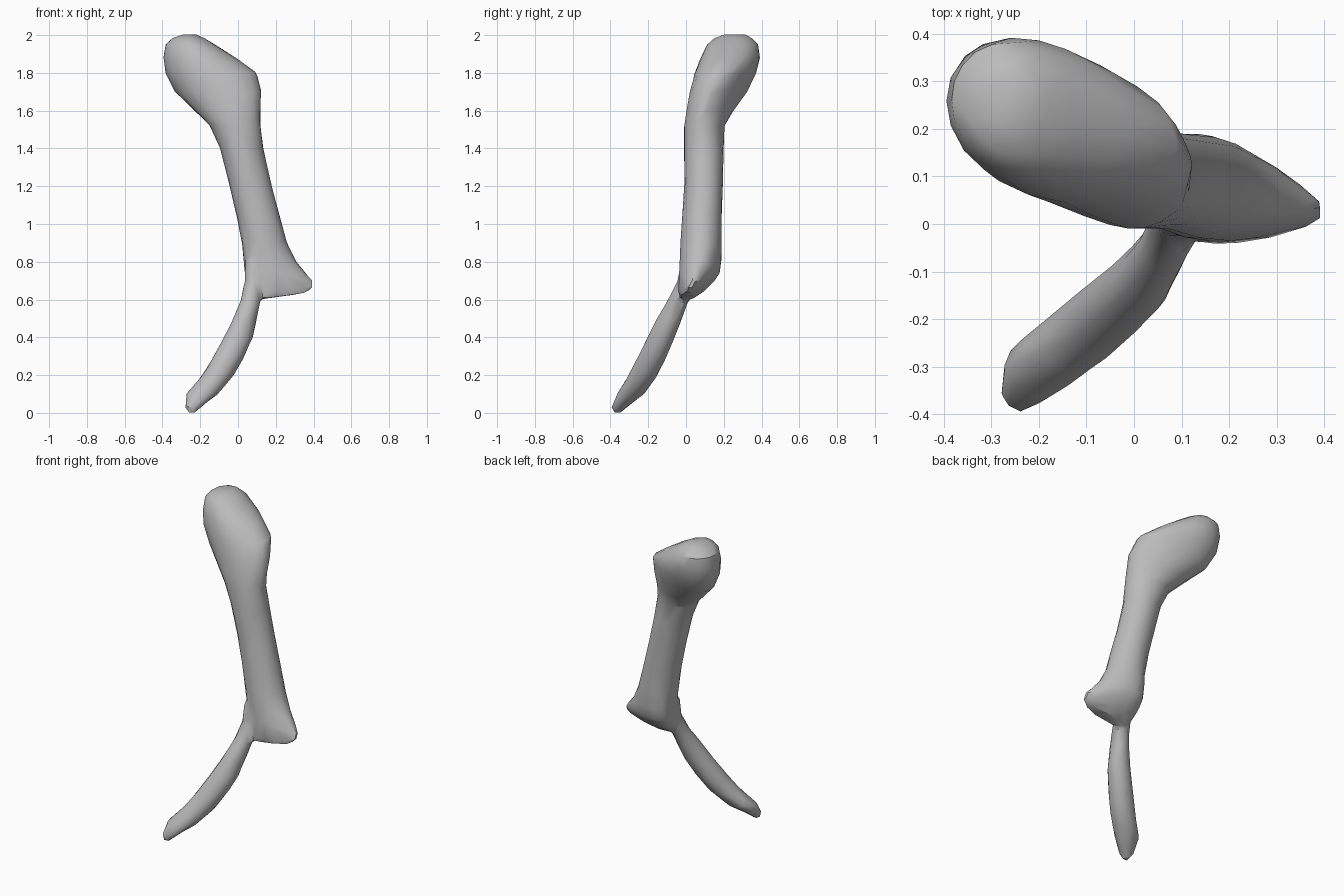
import bpy, bmesh, math

old = bpy.data.objects.get("Cube")
if old:
    bpy.data.objects.remove(old)

# Single bone colour
bone = bpy.data.materials.new("bone_grey")
bone.use_nodes = True
GREY = (0.5, 0.5, 0.5, 1)
bone.diffuse_color = GREY
bone.node_tree.nodes["Principled BSDF"].inputs["Base Color"].default_value = GREY

SIDES = 20


def loft(bm, sections):
    """Skin slanted oval slices: z, x range, y range, diagonal lean, taper to +x, tilt."""
    rings = []
    for z, x0, x1, y0, y1, lean, taper, tilt in sections:
        cx, cy, hx, hy = (x0 + x1) / 2, (y0 + y1) / 2, (x1 - x0) / 2, (y1 - y0) / 2
        ring = []
        for i in range(SIDES):
            t = math.tau * i / SIDES
            dx = hx * math.cos(t)
            dy = hy * math.cos(t - math.acos(lean)) * (1 - taper * math.cos(t))
            ring.append(bm.verts.new((cx + dx, cy + dy, z + tilt * dx)))
        rings.append(ring)
    for a, b in zip(rings, rings[1:]):
        for i in range(SIDES):
            j = (i + 1) % SIDES
            bm.faces.new((a[i], a[j], b[j], b[i]))
    bm.faces.new(rings[0][::-1])
    bm.faces.new(rings[-1])


bm = bmesh.new()

# Side process, neck and rounded head, from bottom to top
loft(bm, [
    (0.615, 0.08, 0.36, -0.035, 0.04, 0, 0.2, 0.14),
    (0.65, 0.05, 0.40, -0.04, 0.09, -0.1, 0.4, 0.08),
    (0.70, 0.04, 0.395, -0.04, 0.14, -0.2, 0.4, 0.02),
    (0.74, 0.035, 0.36, -0.04, 0.17, -0.2, 0.3, 0),
    (0.80, 0.03, 0.31, -0.035, 0.185, -0.1, 0.2, 0),
    (0.90, 0.02, 0.26, -0.03, 0.19, 0, 0.1, 0),
    (1.05, -0.01, 0.22, -0.02, 0.19, 0, 0, 0),
    (1.20, -0.045, 0.18, -0.01, 0.195, 0, 0, 0),
    (1.40, -0.095, 0.135, -0.01, 0.20, 0, 0, 0),
    (1.52, -0.15, 0.12, -0.01, 0.205, -0.1, 0, 0),
    (1.60, -0.23, 0.12, 0, 0.25, -0.25, 0.05, 0),
    (1.70, -0.335, 0.125, 0.015, 0.32, -0.35, 0.1, 0),
    (1.80, -0.385, 0.10, 0.04, 0.365, -0.25, 0.15, 0),
    (1.88, -0.395, -0.01, 0.075, 0.39, -0.15, 0.1, 0),
    (1.95, -0.385, -0.12, 0.11, 0.385, -0.1, 0, 0),
    (1.985, -0.35, -0.18, 0.15, 0.35, 0, 0, 0),
    (2.003, -0.30, -0.22, 0.20, 0.32, 0, 0, 0),
])

# Curved handle, from tip up into the body
loft(bm, [
    (0.0, -0.265, -0.225, -0.385, -0.345, 0, 0, 0),
    (0.03, -0.28, -0.195, -0.395, -0.31, 0, 0, 0),
    (0.10, -0.275, -0.105, -0.365, -0.22, 0.2, 0, 0),
    (0.20, -0.19, -0.02, -0.305, -0.15, 0.2, 0, 0),
    (0.30, -0.13, 0.035, -0.255, -0.10, 0.2, 0, 0),
    (0.40, -0.075, 0.08, -0.205, -0.06, 0.2, 0, 0),
    (0.50, -0.025, 0.10, -0.155, -0.02, 0.2, 0, 0),
    (0.60, 0.015, 0.12, -0.095, 0.015, 0.1, 0, 0),
    (0.70, 0.035, 0.13, -0.045, 0.06, 0, 0, 0),
    (0.82, 0.04, 0.12, -0.025, 0.08, 0, 0, 0),
])

bmesh.ops.recalc_face_normals(bm, faces=bm.faces[:])
mesh = bpy.data.meshes.new("ear_bone")
bm.to_mesh(mesh)
bm.free()
obj = bpy.data.objects.new("ear_bone", mesh)
bpy.context.collection.objects.link(obj)
mesh.materials.append(bone)

# Fuse both limbs into one skin, soften the joint, reduce to a light faceted mesh
fuse = obj.modifiers.new("fuse", "REMESH")
fuse.mode = "VOXEL"
fuse.voxel_size = 0.013
fuse.use_smooth_shade = True
soften = obj.modifiers.new("soften", "SMOOTH")
soften.factor = 0.5
soften.iterations = 3
thin = obj.modifiers.new("thin", "DECIMATE")
thin.ratio = 0.03

bpy.context.view_layer.objects.active = obj
obj.select_set(True)
for name in [m.name for m in obj.modifiers]:
    bpy.ops.object.modifier_apply(modifier=name)
bpy.ops.object.shade_smooth_by_angle(angle=math.radians(30))
